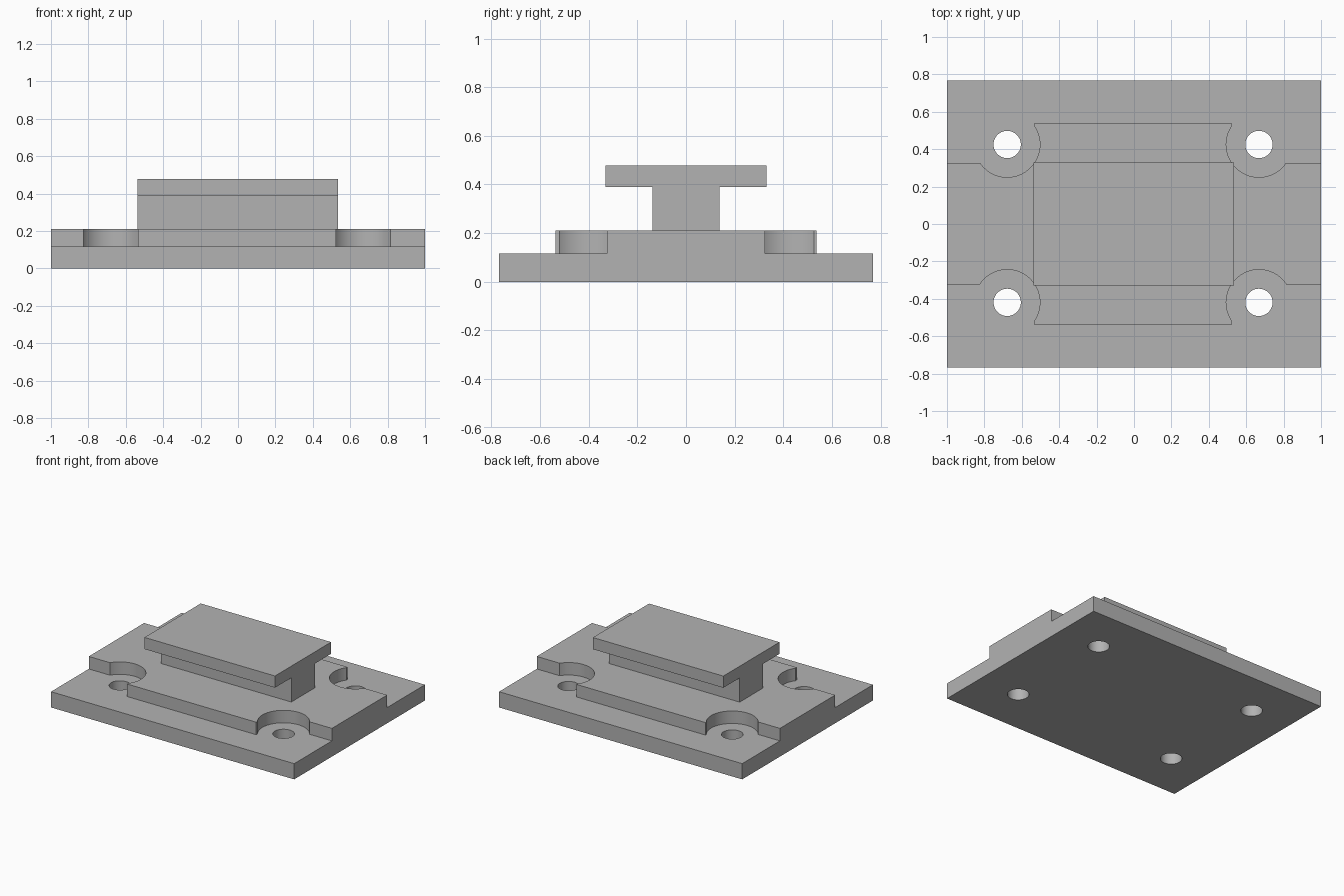
import bpy, bmesh, math
from mathutils import Matrix

default = bpy.data.objects.get("Cube")
if default:
    bpy.data.objects.remove(default, do_unlink=True)

# One plain grey for the whole mount
grey = bpy.data.materials.new("plain grey")
grey.use_nodes = True
colour = (0.45, 0.45, 0.45, 1)
grey.diffuse_color = colour
grey.node_tree.nodes["Principled BSDF"].inputs["Base Color"].default_value = colour


def finish(name, bm):
    bmesh.ops.recalc_face_normals(bm, faces=bm.faces)
    mesh = bpy.data.meshes.new(name)
    bm.to_mesh(mesh)
    bm.free()
    mesh.materials.append(grey)
    obj = bpy.data.objects.new(name, mesh)
    bpy.context.collection.objects.link(obj)
    return obj


def prism(name, outline, bottom, top):
    """Extrude an xy outline from bottom to top."""
    bm = bmesh.new()
    face = bm.faces.new([bm.verts.new((x, y, bottom)) for x, y in outline])
    made = bmesh.ops.extrude_face_region(bm, geom=[face])["geom"]
    verts = [g for g in made if isinstance(g, bmesh.types.BMVert)]
    bmesh.ops.translate(bm, verts=verts, vec=(0, 0, top - bottom))
    return finish(name, bm)


def rectangle(x0, x1, y):
    return [(x0, -y), (x1, -y), (x1, y), (x0, y)]


def bore(obj, radius):
    """Cut a round bore through the part at each of the four bolt positions."""
    bm = bmesh.new()
    for sx in (-1, 1):
        for sy in (-1, 1):
            place = Matrix.Translation((-0.005 + sx * 0.673, 0.003 + sy * 0.422, 0.1))
            bmesh.ops.create_cone(bm, cap_ends=True, segments=64, radius1=radius,
                                  radius2=radius, depth=1, matrix=place)
    cutter = finish("bore_cutter", bm)
    cutter.hide_render = True
    mod = obj.modifiers.new("bores", "BOOLEAN")
    mod.operation = "DIFFERENCE"
    mod.solver = "EXACT"
    mod.object = cutter
    bpy.ops.object.select_all(action="DESELECT")
    bpy.context.view_layer.objects.active = obj
    obj.select_set(True)
    bpy.ops.object.modifier_apply(modifier=mod.name)
    bpy.data.objects.remove(cutter, do_unlink=True)
    bpy.ops.object.shade_smooth_by_angle(angle=math.radians(30))


BASE_TOP, BLOCK_TOP, STEM_TOP, RAIL_TOP = 0.117, 0.21, 0.39, 0.477

# Base plate with bolt holes
base = prism("base_plate", rectangle(-1, 1, 0.768), 0, BASE_TOP)
bore(base, 0.073)

# Raised cross-shaped block, relieved around the bolts
left, right, arm, body = -0.535, 0.525, 0.325, 0.537
cross = [(-1, -arm), (left, -arm), (left, -body), (right, -body), (right, -arm), (1, -arm),
         (1, arm), (right, arm), (right, body), (left, body), (left, arm), (-1, arm)]
block = prism("raised_block", cross, BASE_TOP, BLOCK_TOP)
bore(block, 0.175)

# T-shaped rail: stem and top plate
prism("rail_stem", rectangle(-0.538, 0.535, 0.138), BLOCK_TOP, STEM_TOP)
prism("rail_top", rectangle(-0.538, 0.535, 0.33), STEM_TOP, RAIL_TOP)
